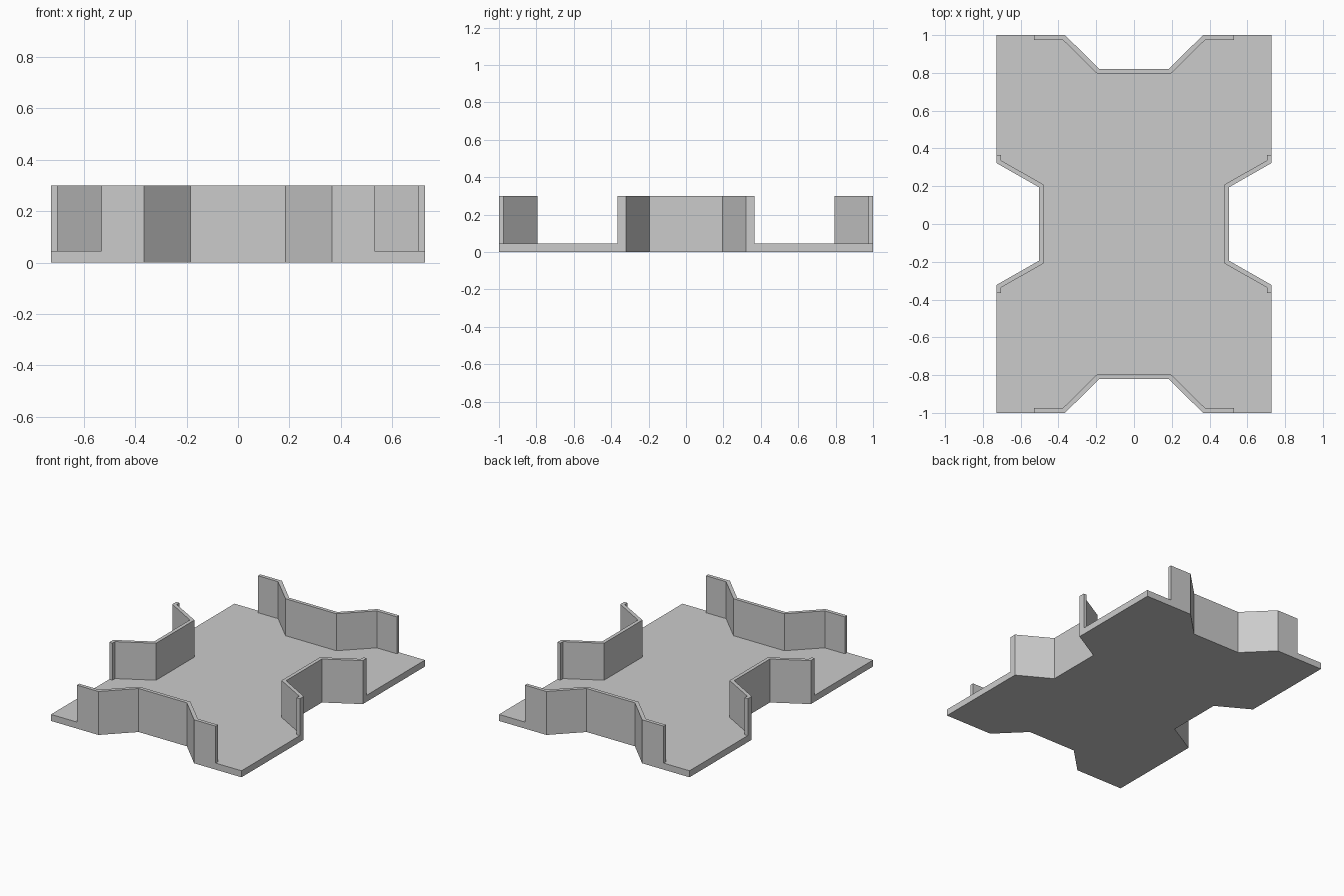
import bpy
import bmesh

cube = bpy.data.objects.get("Cube")
if cube:
    bpy.data.objects.remove(cube, do_unlink=True)

FLOOR_TOP = 0.045
WALL_TOP = 0.3
HALF_X, HALF_Y = 0.727, 1.0

grey = bpy.data.materials.new("plain_grey")
grey.use_nodes = True
COLOUR = (0.6, 0.6, 0.6, 1)
grey.diffuse_color = COLOUR
grey.node_tree.nodes["Principled BSDF"].inputs["Base Color"].default_value = COLOUR


def prism(name, outline, height):
    """Extrude a flat outline from the ground up to a height."""
    bm = bmesh.new()
    face = bm.faces.new([bm.verts.new((x, y, 0)) for x, y in outline])
    top = bmesh.ops.extrude_face_region(bm, geom=[face])["geom"]
    verts = [g for g in top if isinstance(g, bmesh.types.BMVert)]
    bmesh.ops.translate(bm, verts=verts, vec=(0, 0, height))
    bmesh.ops.recalc_face_normals(bm, faces=bm.faces)
    mesh = bpy.data.meshes.new(name)
    bm.to_mesh(mesh)
    bm.free()
    mesh.materials.append(grey)
    obj = bpy.data.objects.new(name, mesh)
    bpy.context.collection.objects.link(obj)
    return obj


def flip(points, sx, sy):
    return [(x * sx, y * sy) for x, y in points]


# Half outlines of the notch walls, from the free end to the middle
end_outer = [(0.53, HALF_Y), (0.365, HALF_Y), (0.184, 0.82)]
end_inner = [(0.53, 0.975), (0.377, 0.975), (0.194, 0.795)]
side_outer = [(HALF_X, 0.365), (HALF_X, 0.322), (0.504, 0.195)]
side_inner = [(0.703, 0.365), (0.703, 0.336), (0.479, 0.209)]

# Folded walls around the four notches
for name, s in (("back_wall", 1), ("front_wall", -1)):
    outer = flip(end_outer, 1, s) + flip(end_outer, -1, s)[::-1]
    inner = flip(end_inner, 1, s) + flip(end_inner, -1, s)[::-1]
    prism(name, outer + inner[::-1], WALL_TOP)
for name, s in (("left_wall", 1), ("right_wall", -1)):
    outer = flip(side_outer, s, 1) + flip(side_outer, s, -1)[::-1]
    inner = flip(side_inner, s, 1) + flip(side_inner, s, -1)[::-1]
    prism(name, outer + inner[::-1], WALL_TOP)

# Floor plate, fitted against the inner faces of the walls
quarter = (side_inner[::-1] + [side_outer[0], (HALF_X, HALF_Y), end_outer[0]]
           + end_inner)
outline = (quarter + flip(quarter, -1, 1)[::-1]
           + flip(quarter, -1, -1) + flip(quarter, 1, -1)[::-1])
prism("floor_plate", outline, FLOOR_TOP)
